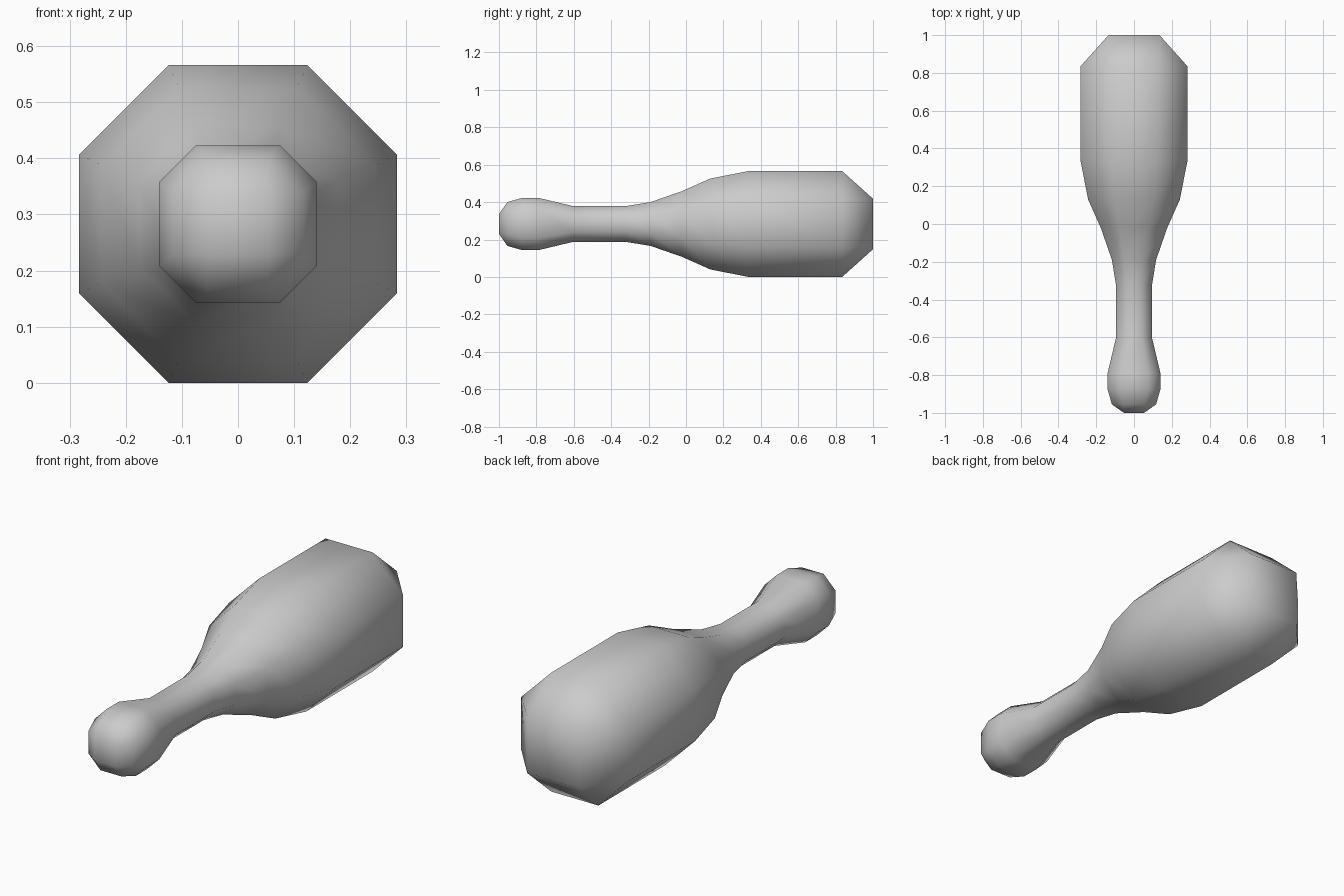
import bpy, bmesh

if "Cube" in bpy.data.objects:
    bpy.data.objects.remove(bpy.data.objects["Cube"])

CENTRE_Z = 0.283

# Profile along y: (y, radius, half-width of each flat side)
profile = [
    (-0.955, 0.117, 0.055),
    (-0.875, 0.140, 0.075),
    (-0.790, 0.140, 0.075),
    (-0.605, 0.096, 0.042),
    (-0.320, 0.096, 0.042),
    (-0.190, 0.117, 0.050),
    (-0.020, 0.176, 0.076),
    (0.130, 0.243, 0.105),
    (0.335, 0.283, 0.124),
    (0.835, 0.283, 0.124),
]

bm = bmesh.new()


def octagon(y, r, f):
    pts = [(f, r), (r, f), (r, -f), (f, -r), (-f, -r), (-r, -f), (-r, f), (-f, r)]
    return [bm.verts.new((x, y, z + CENTRE_Z)) for x, z in pts]


def square_cap(ring, y, h):
    # Square end face, quads to the flats and triangles at the corners
    c = [bm.verts.new((x, y, z + CENTRE_Z)) for x, z in ((h, h), (h, -h), (-h, -h), (-h, h))]
    bm.faces.new(c)
    for i in range(4):
        j = (i + 1) % 4
        bm.faces.new((ring[2 * i], ring[2 * i + 1], c[i]))
        bm.faces.new((ring[2 * i + 1], ring[(2 * i + 2) % 8], c[j], c[i]))


# Pin body: octagonal rings bridged together
rings = [octagon(*p) for p in profile]
for a, b in zip(rings, rings[1:]):
    for i in range(8):
        j = (i + 1) % 8
        bm.faces.new((a[i], a[j], b[j], b[i]))

# Rounded head end and base end
square_cap(rings[0], -1.0, 0.053)
square_cap(rings[-1], 1.0, 0.135)

bmesh.ops.recalc_face_normals(bm, faces=bm.faces)
for f in bm.faces:
    f.smooth = True

mesh = bpy.data.meshes.new("pin_body")
bm.to_mesh(mesh)
bm.free()
bpy.context.collection.objects.link(bpy.data.objects.new("pin_body", mesh))
